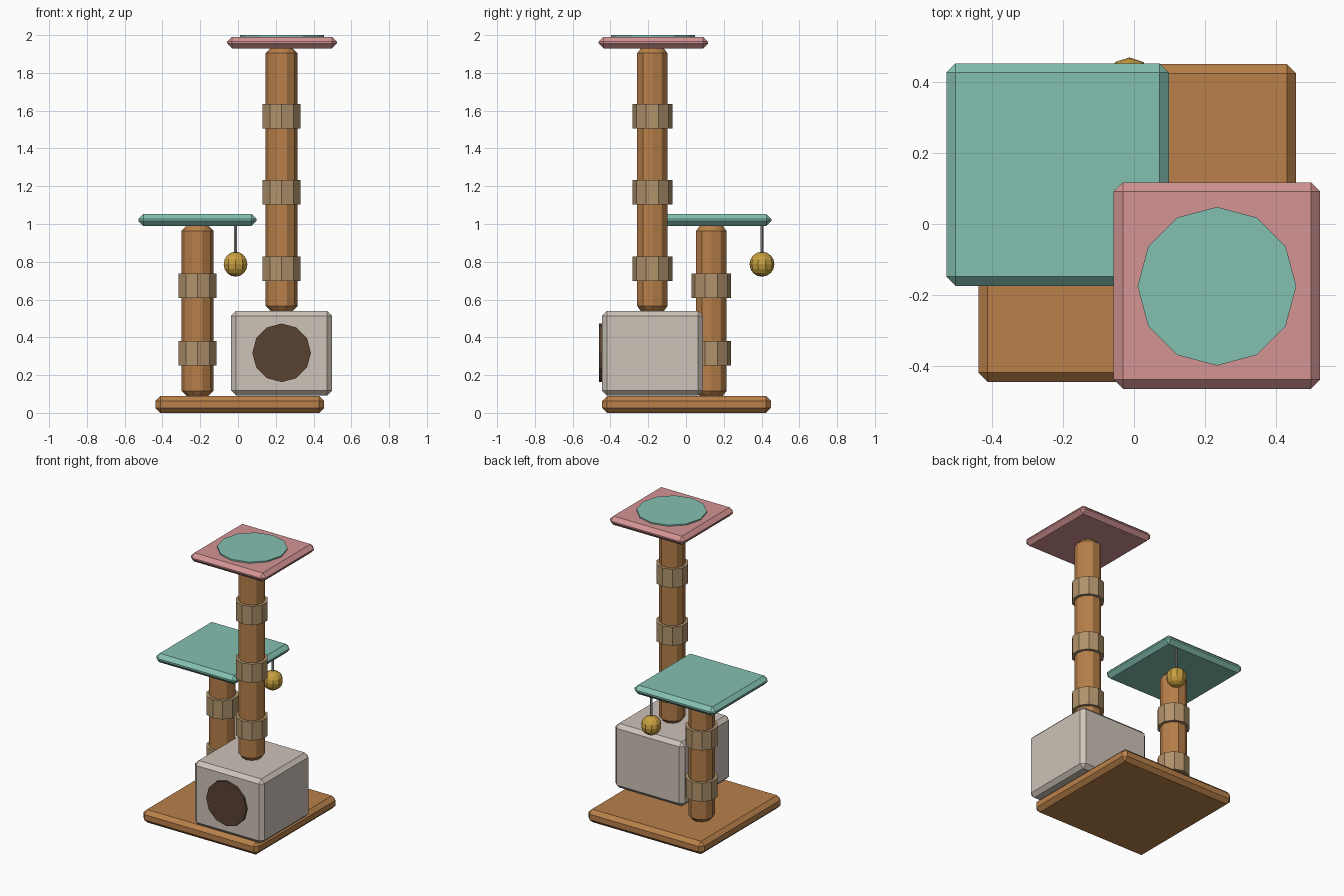
import bpy, bmesh, math
from mathutils import Matrix, Vector

if "Cube" in bpy.data.objects:
    bpy.data.objects.remove(bpy.data.objects["Cube"])


def material(name, rgb):
    m = bpy.data.materials.new(name)
    lin = [((c / 255 + 0.055) / 1.055) ** 2.4 for c in rgb]
    m.diffuse_color = (*lin, 1)
    m.use_nodes = True
    m.node_tree.nodes["Principled BSDF"].inputs["Base Color"].default_value = m.diffuse_color
    return m


WOOD = material("warm wood", (184, 128, 74))
TEAL = material("teal fabric", (132, 192, 177))
PINK = material("pink fabric", (212, 148, 148))
CREAM = material("cream carpet", (205, 195, 184))
DARK = material("dark opening", (88, 66, 50))
ROPE = material("sisal rope", (176, 146, 108))
GOLD = material("gold ball", (200, 160, 64))
GREY = material("grey string", (150, 150, 150))


def finish(name, bm, mat, loc, bevel=0):
    me = bpy.data.meshes.new(name)
    bm.to_mesh(me)
    bm.free()
    me.materials.append(mat)
    ob = bpy.data.objects.new(name, me)
    ob.location = loc
    bpy.context.collection.objects.link(ob)
    if bevel:
        mod = ob.modifiers.new("chamfer", 'BEVEL')
        mod.width, mod.segments = bevel, 1
        mod.limit_method, mod.angle_limit = 'ANGLE', math.radians(30)
    return ob


def box(name, mat, x, y, z0, z1, w, d, bevel=0.026):
    bm = bmesh.new()
    bmesh.ops.create_cube(bm, size=1)
    bmesh.ops.scale(bm, vec=Vector((w, d, z1 - z0)), verts=bm.verts)
    return finish(name, bm, mat, (x, y, (z0 + z1) / 2), bevel)


def cylinder(name, mat, loc, r, h, sides, bevel=0, turn=Matrix()):
    # first corner of the polygon points along y
    bm = bmesh.new()
    bmesh.ops.create_cone(bm, cap_ends=True, segments=sides, radius1=r, radius2=r, depth=h)
    a = max(bm.verts, key=lambda v: v.co.y).co
    spin = Matrix.Rotation(math.atan2(a.x, a.y), 4, 'Z')
    bmesh.ops.transform(bm, matrix=turn @ spin, verts=bm.verts)
    return finish(name, bm, mat, loc, bevel)


def post(name, x, y, z0, z1, band_heights):
    cylinder(name, WOOD, (x, y, (z0 + z1) / 2), 0.0885, z1 - z0, 10, 0.026)
    for i, z in enumerate(band_heights):
        cylinder(f"{name}_rope_band_{i + 1}", ROPE, (x, y, z), 0.1055, 0.13, 10)


# base and house with round doorway
box("base", WOOD, 0.009, 0.003, 0, 0.09, 0.893, 0.893)
box("house", CREAM, 0.231, -0.178, 0.092, 0.54, 0.535, 0.535)
cylinder("doorway", DARK, (0.231, -0.45, 0.318), 0.155, 0.02, 12,
         turn=Matrix.Rotation(math.pi / 2, 4, 'X'))

# posts with rope bands
post("short_post", -0.214, 0.134, 0.09, 0.99, (0.316, 0.674))
post("tall_post", 0.231, -0.178, 0.54, 1.93, (0.764, 1.167, 1.57))

# platforms and round cushion
box("middle_platform", TEAL, -0.2145, 0.139, 0.99, 1.053, 0.625, 0.625)
box("top_platform", PINK, 0.233, -0.173, 1.93, 1.991, 0.58, 0.58)
cylinder("cushion", TEAL, (0.233, -0.175, 1.992), 0.223, 0.016, 12)

# hanging toy
cylinder("toy_string", GREY, (-0.013, 0.402, 0.92), 0.008, 0.16, 6)
bm = bmesh.new()
bmesh.ops.create_uvsphere(bm, u_segments=10, v_segments=8, radius=0.066)
a = max((v for v in bm.verts if abs(v.co.z) < 0.01), key=lambda v: v.co.y).co
bmesh.ops.rotate(bm, cent=(0, 0, 0), matrix=Matrix.Rotation(math.atan2(a.x, a.y), 3, 'Z'), verts=bm.verts)
finish("toy_ball", bm, GOLD, (-0.013, 0.402, 0.787))
